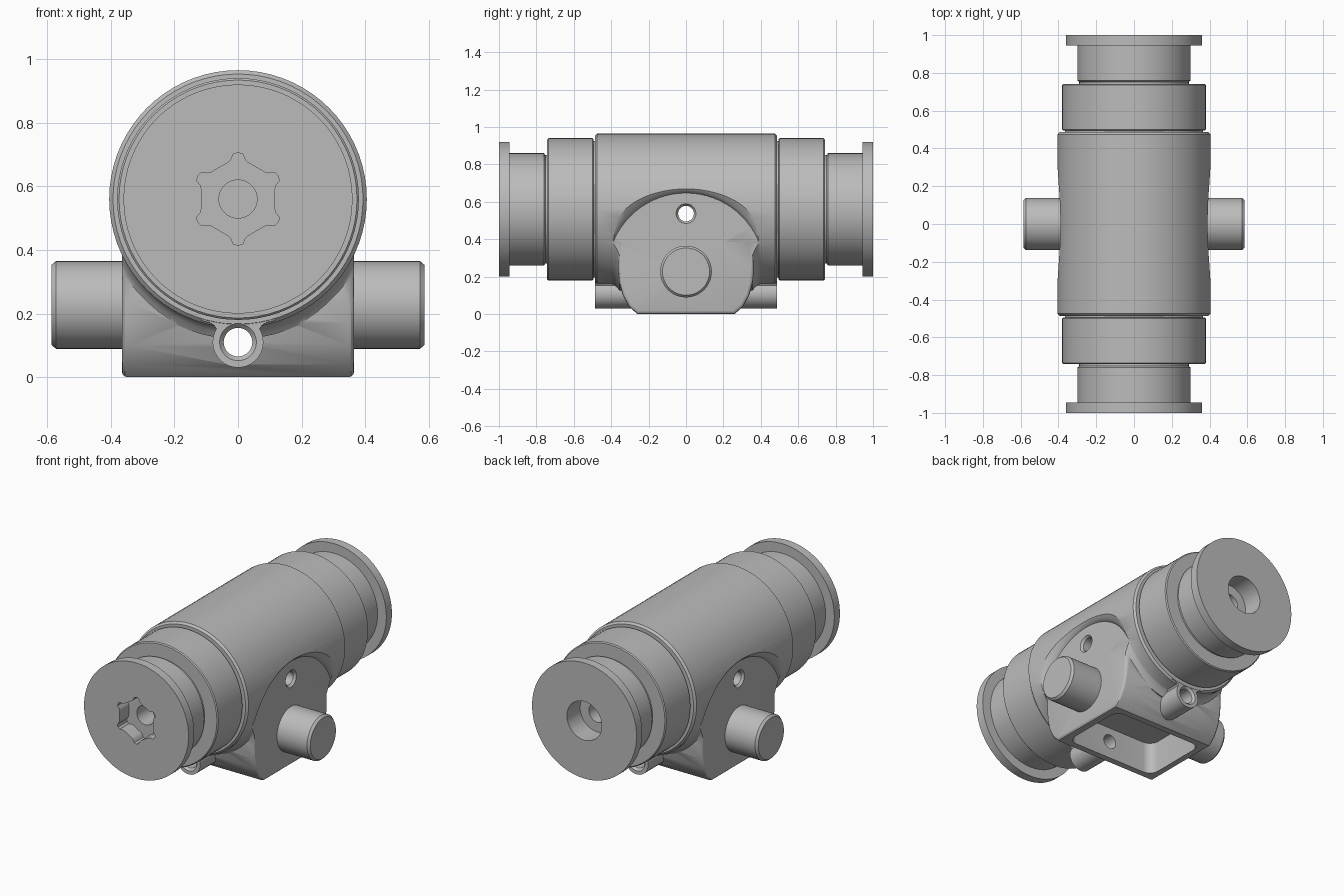
import bpy, bmesh, math
from mathutils import Matrix

if "Cube" in bpy.data.objects:
    bpy.data.objects.remove(bpy.data.objects["Cube"], do_unlink=True)

AXIS_Z = 0.56      # height of the main bore axis
PIN_Z = 0.227      # height of the side pins
LUG_Z = 0.11       # height of the small lug tube
FACE_X = 0.365     # flat side faces of the block

metal = bpy.data.materials.new("plain grey metal")
metal.use_nodes = True
grey = (0.5, 0.5, 0.5, 1)
metal.diffuse_color = grey
metal.node_tree.nodes["Principled BSDF"].inputs["Base Color"].default_value = grey


def finish(name, bm):
    bmesh.ops.recalc_face_normals(bm, faces=bm.faces[:])
    mesh = bpy.data.meshes.new(name)
    bm.to_mesh(mesh)
    bm.free()
    mesh.materials.append(metal)
    obj = bpy.data.objects.new(name, mesh)
    bpy.context.collection.objects.link(obj)
    return obj


def lathe(name, profile, axis="Y", z=0.0, steps=72):
    """Turn (radius, distance) points around the y or x axis at height z."""
    bm = bmesh.new()
    pts = [(0, profile[0][1])] + profile + [(0, profile[-1][1])]
    verts = [bm.verts.new((r, d, 0)) for r, d in pts]
    edges = [bm.edges.new(pair) for pair in zip(verts, verts[1:])]
    bmesh.ops.spin(bm, geom=verts + edges, cent=(0, 0, 0), axis=(0, 1, 0),
                   angle=math.tau, steps=steps)
    bmesh.ops.remove_doubles(bm, verts=bm.verts[:], dist=1e-5)
    if axis == "X":
        bm.transform(Matrix.Rotation(-math.pi / 2, 4, "Z"))
    bm.transform(Matrix.Translation((0, 0, z)))
    return finish(name, bm)


def prism(name, outline, axis, start, end, bevel=0.0):
    """Extrude an outline (across, z) along x or y, rounding the end rims."""
    bm = bmesh.new()
    place = (lambda p: (start, p[0], p[1])) if axis == "X" else (lambda p: (p[0], start, p[1]))
    face = bm.faces.new([bm.verts.new(place(p)) for p in outline])
    out = bmesh.ops.extrude_face_region(bm, geom=[face])
    move = (end - start, 0, 0) if axis == "X" else (0, end - start, 0)
    bmesh.ops.translate(bm, verts=[g for g in out["geom"] if isinstance(g, bmesh.types.BMVert)], vec=move)
    bmesh.ops.recalc_face_normals(bm, faces=bm.faces[:])
    if bevel:
        i = 0 if axis == "X" else 1
        rims = [e for e in bm.edges if abs(e.verts[0].co[i] - e.verts[1].co[i]) < 1e-6]
        bmesh.ops.bevel(bm, geom=rims, offset=bevel, segments=3, profile=0.5, affect="EDGES")
    return finish(name, bm)


def box(name, size, centre, corner=0.0):
    bm = bmesh.new()
    bmesh.ops.create_cube(bm, size=1)
    bm.transform(Matrix.Translation(centre) @ Matrix.Diagonal((*size, 1)))
    if corner:
        upright = [e for e in bm.edges if abs(e.verts[0].co.z - e.verts[1].co.z) > 1e-4]
        bmesh.ops.bevel(bm, geom=upright, offset=corner, segments=6, profile=0.5, affect="EDGES")
    return finish(name, bm)


def combine(target, tool, operation):
    tool.hide_render = True
    mod = target.modifiers.new("cut", "BOOLEAN")
    mod.operation, mod.solver, mod.object = operation, "EXACT", tool
    bpy.context.view_layer.objects.active = target
    bpy.ops.object.modifier_apply(modifier=mod.name)
    bpy.data.objects.remove(tool, do_unlink=True)


def smooth(obj):
    bpy.ops.object.select_all(action="DESELECT")
    obj.select_set(True)
    bpy.context.view_layer.objects.active = obj
    bpy.ops.object.shade_smooth_by_angle(angle=math.radians(30))


def mirrored(half):
    """Complete a right-hand half outline, listed bottom to top."""
    return half + [(-a, z) for a, z in reversed(half)]


# Main barrel with lightly chamfered rims
housing = lathe("housing", [(0.393, -0.487), (0.405, -0.475), (0.405, 0.475), (0.393, 0.487)], z=AXIS_Z)

# Mounting block under the barrel
block = prism("block", mirrored([(0.26, 0), (0.305, 0.04), (0.338, 0.1), (0.357, 0.17),
                                 (0.363, 0.24), (0.363, 0.42)]), "X", -FACE_X, FACE_X, 0.018)
combine(housing, block, "UNION")

# Fillet where the block ends meet the barrel
half = [(0.40, 0.41), (0.408, 0.387), (0.42, 0.371), (0.44, 0.355)]
fillet = lathe("fillet", [(r, -y) for r, y in half] + half[::-1], z=AXIS_Z)
combine(fillet, box("fillet_limit", (2 * FACE_X - 0.002, 1, 0.335), (0, 0, 0.2175)), "INTERSECT")
combine(housing, fillet, "UNION")

# Lug tube with flared neck
arc = [math.radians(a) for a in range(-84, 31, 12)]
lug_half = [(0.08 * math.cos(a), LUG_Z + 0.08 * math.sin(a)) for a in arc]
lug_half += [(0.068, 0.152), (0.075, 0.163), (0.09, 0.172), (0.115, 0.178), (0.115, 0.25)]
combine(housing, prism("lug", mirrored(lug_half), "Y", -0.486, 0.486), "UNION")

# Round flats either side of the barrel
for s in (-1, 1):
    flat = [(0.42, 0.365), (0.424, 0.372), (0.435, 0.385), (0.465, 0.405), (0.465, 0.5)]
    combine(housing, lathe("flat_cutter", [(r, s * d) for r, d in flat], "X", PIN_Z), "DIFFERENCE")

# Pocket in the underside
combine(housing, box("pocket_cutter", (0.63, 0.44, 0.4), (0, 0, 0), 0.06), "DIFFERENCE")


# Through holes with countersunk ends
def hole(r, flare, end, axis, z):
    side = [(flare + 0.02, end + 0.02), (flare, end), (r, end - 0.014)]
    profile = [(a, -d) for a, d in side] + side[::-1]
    combine(housing, lathe("hole_cutter", profile, axis, z, 32), "DIFFERENCE")


hole(0.045, 0.058, 0.486, "Y", LUG_Z)
hole(0.042, 0.053, FACE_X, "X", 0.537)
smooth(housing)

# Stepped end caps: collar, neck and flange
CAP = [(0.365, 0.45), (0.365, 0.494), (0.374, 0.494), (0.38, 0.5), (0.38, 0.736), (0.374, 0.742),
       (0.29, 0.742), (0.29, 0.752), (0.30, 0.76), (0.30, 0.945), (0.36, 0.945), (0.36, 1.0)]
front_cap = lathe("front_cap", [(r, -y) for r, y in CAP], z=AXIS_Z)
back_cap = lathe("back_cap", CAP, z=AXIS_Z)

# Six-lobed socket in the front cap, round socket in the back cap
lobe = [(-30, 0.115), (-15, 0.119), (-10, 0.126), (-6, 0.142), (0, 0.146),
        (6, 0.142), (10, 0.126), (15, 0.119)]
star = []
for k in range(6):
    for offset, r in lobe:
        a = math.radians(30 + 60 * k + offset)
        star.append((r * math.cos(a), AXIS_Z + r * math.sin(a)))
combine(front_cap, prism("star_cutter", star, "Y", -1.1, -0.91), "DIFFERENCE")
combine(back_cap, lathe("socket_cutter", [(0.12, 1.1), (0.12, 0.87)], z=AXIS_Z), "DIFFERENCE")
for cap, s in ((front_cap, -1), (back_cap, 1)):
    combine(cap, lathe("bore_cutter", [(0.06, s * 0.95), (0.06, s * 0.6)], z=AXIS_Z, steps=32), "DIFFERENCE")
    smooth(cap)

# Side pins
for name, s in (("left_pin", 1), ("right_pin", -1)):
    pin = [(0.138, 0.34), (0.138, 0.572), (0.126, 0.586)]
    smooth(lathe(name, [(r, s * d) for r, d in pin], "X", PIN_Z, 48))
